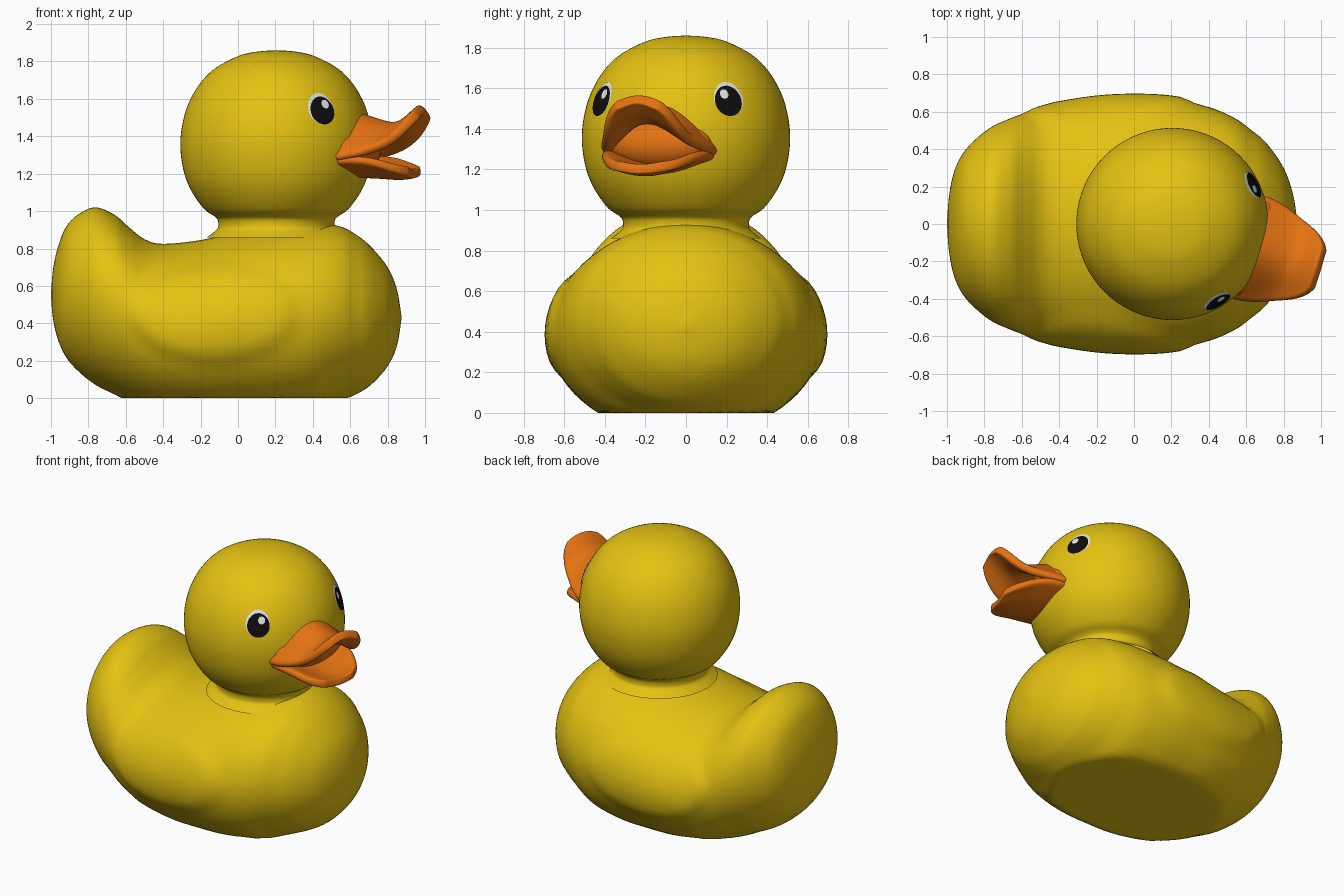
import bpy, bmesh, math
from mathutils import Vector, Matrix
from mathutils.bvhtree import BVHTree

if "Cube" in bpy.data.objects:
    bpy.data.objects.remove(bpy.data.objects["Cube"])


def material(name, rgb):
    m = bpy.data.materials.new(name)
    m.diffuse_color = (*rgb, 1)
    m.use_nodes = True
    m.node_tree.nodes["Principled BSDF"].inputs["Base Color"].default_value = m.diffuse_color
    return m


YELLOW = material("yellow", (0.78, 0.54, 0.006))
ORANGE = material("orange", (0.78, 0.17, 0.006))
BLACK = material("black", (0.004, 0.004, 0.004))
WHITE = material("white", (0.8, 0.8, 0.8))

HEAD_X = 0.205
YAW = math.radians(-17)      # the head looks a little to one side


def spline(rows, steps):
    """Smooth curve through rows of numbers (Catmull-Rom)."""
    out = []
    for i in range(len(rows) - 1):
        p0, p1 = rows[max(i - 1, 0)], rows[i]
        p2, p3 = rows[i + 1], rows[min(i + 2, len(rows) - 1)]
        for s in range(steps):
            t = s / steps
            out.append([0.5 * (2 * b + (c - a) * t + (2 * a - 5 * b + 4 * c - d) * t * t
                               + (3 * b - a - 3 * c + d) * t ** 3)
                        for a, b, c, d in zip(p0, p1, p2, p3)])
    out.append(list(rows[-1]))
    return out


def loft(name, rings, mat, closed=True):
    """Skin a list of point rings into a smooth object."""
    bm = bmesh.new()
    vs = [[bm.verts.new(p) for p in ring] for ring in rings]
    n = len(rings[0])
    for a, b in zip(vs, vs[1:]):
        for j in range(n if closed else n - 1):
            k = (j + 1) % n
            bm.faces.new((a[j], a[k], b[k], b[j]))
    bmesh.ops.remove_doubles(bm, verts=bm.verts, dist=1e-5)
    bmesh.ops.recalc_face_normals(bm, faces=bm.faces)
    for f in bm.faces:
        f.smooth = True
    me = bpy.data.meshes.new(name)
    bm.to_mesh(me)
    bm.free()
    ob = bpy.data.objects.new(name, me)
    bpy.context.collection.objects.link(ob)
    me.materials.append(mat)
    return ob


# Body: elliptical sections along x (x, top, bottom, half width), flat underneath
body_rows = [
    (-1.0, .55, .55, 0), (-.99, .68, .43, .14), (-.965, .80, .32, .27),
    (-.92, .915, .22, .37), (-.85, .985, .14, .45), (-.76, 1.02, .07, .52),
    (-.66, .98, .02, .565), (-.59, .92, -.015, .59), (-.5, .85, -.05, .61),
    (-.4, .825, -.08, .635), (-.2, .845, -.11, .665), (0, .89, -.117, .675),
    (.2, .92, -.117, .665), (.4, .935, -.09, .625), (.54, .92, -.02, .565),
    (.63, .875, .02, .50), (.71, .81, .07, .43), (.80, .70, .17, .30),
    (.85, .58, .28, .16), (.875, .43, .43, 0)]


def body_ring(x, top, bot, w, n=72):
    ring = []
    mid, h = (top + bot) / 2, (top - bot) / 2
    for j in range(n):
        a = 2 * math.pi * j / n
        y, z = w * math.cos(a), max(0, mid + h * math.sin(a))
        # raised wing on each flank
        d = math.hypot((x + .13) / .45, (z - .45) / .26)
        t = min(1, max(0, (1.08 - d) / .25))
        y += math.copysign(.022 * t * t * (3 - 2 * t), y) if abs(y) > .3 else 0
        ring.append((x, y, z))
    return ring


loft("body", [body_ring(*r) for r in spline(body_rows, 5)], YELLOW)

# Head and neck: turned profile (radius, height)
head_rows = [(.37, .86), (.32, .90), (.31, .925), (.315, .955), (.335, .975),
             (.385, 1.01), (.45, 1.10), (.492, 1.20), (.513, 1.33), (.505, 1.45),
             (.472, 1.57), (.41, 1.68), (.325, 1.765), (.20, 1.83), (.10, 1.853), (0, 1.86)]


def circle(r, z, n=72):
    return [(HEAD_X + r * math.cos(2 * math.pi * j / n), r * math.sin(2 * math.pi * j / n), z)
            for j in range(n)]


head = loft("head", [circle(*r) for r in spline(head_rows, 4)], YELLOW)
bm = bmesh.new()
bm.from_mesh(head.data)
head_tree = BVHTree.FromBMesh(bm)
bm.free()


# Eyes: thin oval plates lying on the head
def eye_plate(name, az, side, dx, z, rx, rz, off, mat):
    rings = []
    for k in range(6):
        ring = []
        for j in range(28):
            a = 2 * math.pi * j / 28
            ang = az + (side * dx + rx * k / 5 * math.cos(a)) / .47
            zz = z + rz * k / 5 * math.sin(a)
            hit, nor, _, _ = head_tree.ray_cast(
                Vector((HEAD_X, 0, zz)), Vector((math.cos(ang), math.sin(ang), 0)))
            out = Vector((hit.x - HEAD_X, hit.y, hit.z - 1.36)).normalized()
            ring.append(hit + out * off)
        rings.append(ring)
    ob = loft(name, rings, mat)
    # make the plate face outwards
    me = ob.data
    p = me.polygons[len(me.polygons) // 2]
    if p.normal.dot(p.center - Vector((HEAD_X, 0, 1.36))) < 0:
        me.flip_normals()


for label, side in (("left", 1), ("right", -1)):
    az = YAW + side * math.radians(42.5)
    eye_plate(label + "_eye_white", az, side, .004, 1.547, .077, .083, .003, WHITE)
    eye_plate(label + "_eye_black", az, side, 0, 1.536, .070, .074, .006, BLACK)
    eye_plate(label + "_eye_glint", az, side, -.020, 1.568, .022, .023, .009, WHITE)

# Beak: two curved sheets (forward, half width, centre height, edge height)
place = Matrix.Translation((HEAD_X, 0, 0)) @ Matrix.Rotation(YAW, 4, 'Z')


def bill(name, rows, thickness):
    rings = []
    for u, w, zc, ze in spline(rows, 2):
        rings.append([place @ Vector((u, w * s, ze + (zc - ze) * math.cos(s * math.pi / 2) ** 1.2))
                      for s in (-1, -.8, -.6, -.4, -.2, 0, .2, .4, .6, .8, 1)])
    ob = loft(name, rings, ORANGE, closed=False)
    sol = ob.modifiers.new("thickness", 'SOLIDIFY')
    sol.thickness, sol.offset = thickness, 0
    ob.modifiers.new("round", 'SUBSURF').levels = 2
    ob.modifiers["round"].render_levels = 2


bill("upper_bill", [(.40, .285, 1.52, 1.27), (.49, .28, 1.495, 1.285), (.58, .255, 1.465, 1.31),
                    (.66, .225, 1.45, 1.345), (.73, .20, 1.475, 1.40),
                    (.79, .16, 1.525, 1.475), (.82, .11, 1.55, 1.52)], .055)
bill("lower_bill", [(.40, .275, 1.20, 1.275), (.50, .275, 1.20, 1.28), (.60, .25, 1.195, 1.27),
                    (.68, .215, 1.19, 1.245), (.74, .17, 1.195, 1.225),
                    (.775, .11, 1.205, 1.215)], .05)

# Back of the mouth, closing the gap between the bills
mouth = []
for i in range(25):
    p = math.pi * i / 24
    mouth.append([place @ Vector((.44 + .12 * math.sin(p) * math.cos(q),
                                  .265 * math.sin(p) * math.sin(q), 1.325 + .125 * math.cos(p)))
                  for q in (2 * math.pi * j / 36 for j in range(36))])
loft("mouth_back", mouth, ORANGE)
